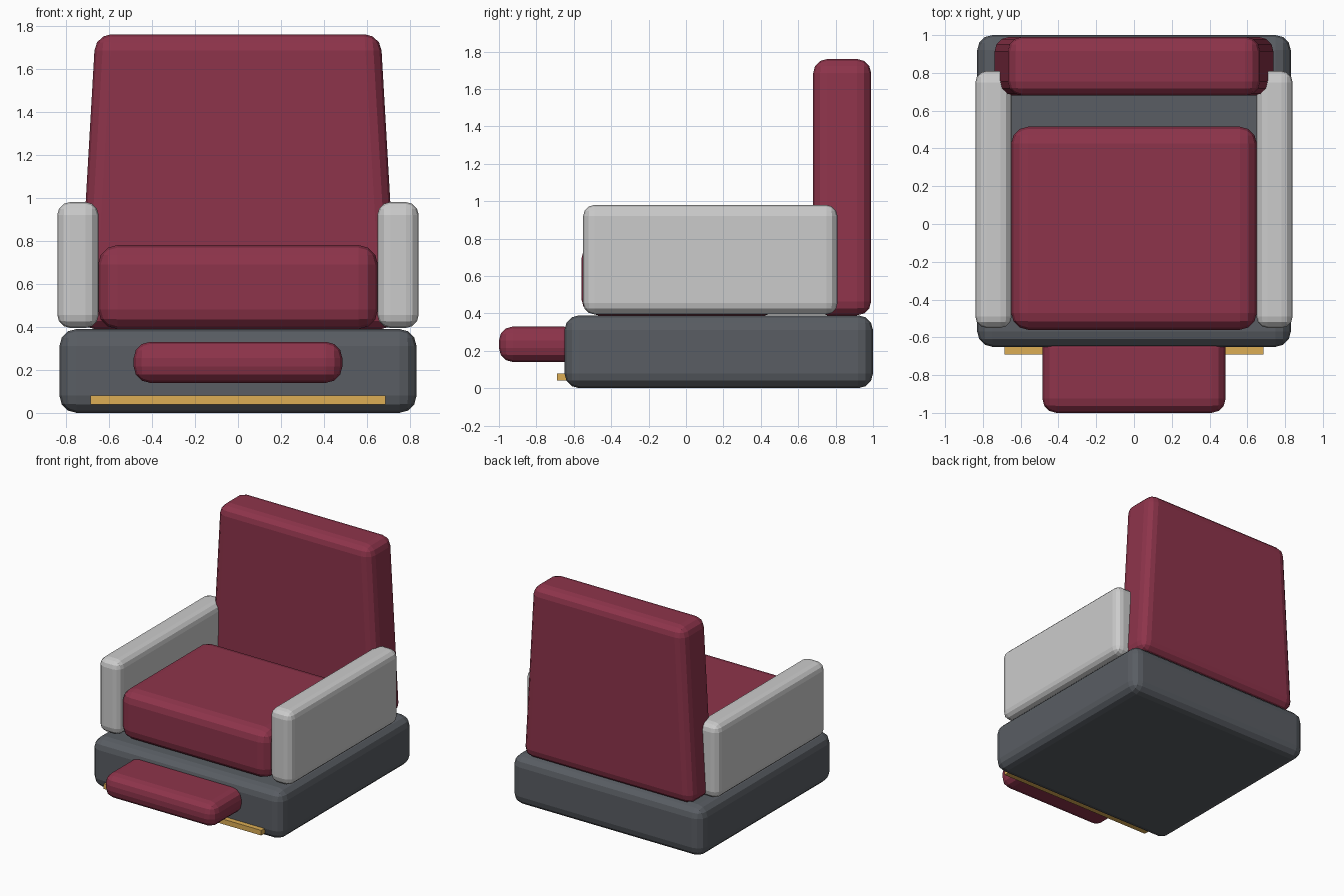
import bpy, bmesh

if "Cube" in bpy.data.objects:
    bpy.data.objects.remove(bpy.data.objects["Cube"])


def material(name, rgb):
    m = bpy.data.materials.new(name)
    m.diffuse_color = (*rgb, 1.0)
    m.use_nodes = True
    m.node_tree.nodes["Principled BSDF"].inputs["Base Color"].default_value = m.diffuse_color
    return m


red = material("red_upholstery", (0.27, 0.034, 0.07))
charcoal = material("charcoal", (0.10, 0.11, 0.125))
light = material("light_grey", (0.62, 0.62, 0.64))
gold = material("gold_trim", (0.72, 0.42, 0.09))


def padded_box(name, x, y, z, mat, radius=0.0, taper=1.0):
    """Box spanning the x, y, z ranges, top scaled in x by taper, rounded edges."""
    bm = bmesh.new()
    bmesh.ops.create_cube(bm, size=1.0)
    for v in bm.verts:
        top = v.co.z > 0
        v.co = [lo + (c + 0.5) * (hi - lo) for c, (lo, hi) in zip(v.co, (x, y, z))]
        if top:
            v.co.x *= taper
    if radius:
        bmesh.ops.bevel(bm, geom=bm.edges[:], offset=radius, segments=3,
                        profile=0.5, affect='EDGES')
    mesh = bpy.data.meshes.new(name)
    bm.to_mesh(mesh)
    bm.free()
    mesh.materials.append(mat)
    obj = bpy.data.objects.new(name, mesh)
    bpy.context.collection.objects.link(obj)
    return obj


# Plinth and its trim strip
padded_box("base", (-0.83, 0.83), (-0.65, 1.0), (0, 0.39), charcoal, 0.08)
padded_box("trim_strip", (-0.685, 0.685), (-0.69, -0.60), (0.04, 0.08), gold)

# Cushions
padded_box("seat", (-0.65, 0.65), (-0.56, 0.515), (0.39, 0.78), red, 0.09)
padded_box("backrest", (-0.742, 0.742), (0.68, 0.99), (0.39, 1.76), red, 0.075, 0.663 / 0.742)
padded_box("footrest", (-0.485, 0.485), (-1.0, -0.58), (0.14, 0.33), red, 0.075)

# Armrests
for side, x in (("left", (-0.84, -0.648)), ("right", (0.648, 0.84))):
    padded_box(side + "_armrest", x, (-0.55, 0.81), (0.395, 0.98), light, 0.06)
